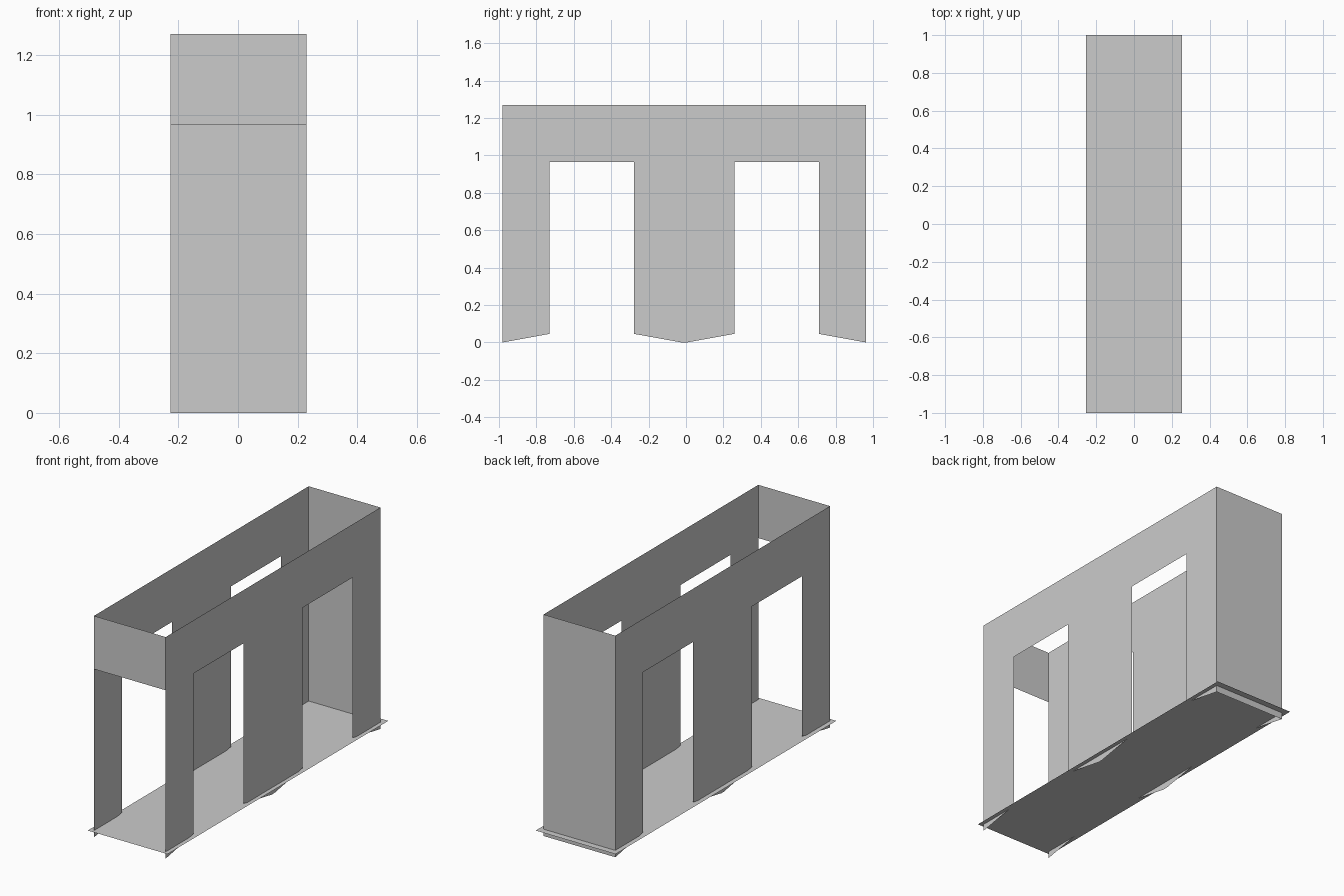
import bpy

if "Cube" in bpy.data.objects:
    bpy.data.objects.remove(bpy.data.objects["Cube"])

X_LEFT, X_RIGHT = -0.226, 0.229
Y_FRONT, Y_BACK = -0.982, 0.963
TOP, LINTEL, SILL, FLOOR = 1.27, 0.965, 0.046, 0.039


def sheet(name, points):
    """One flat polygon sheet."""
    mesh = bpy.data.meshes.new(name)
    mesh.from_pydata(points, [], [range(len(points))])
    mesh.update()
    obj = bpy.data.objects.new(name, mesh)
    bpy.context.collection.objects.link(obj)
    return obj


# Side walls: two doorways each, legs with sloped bottoms (y, z outline)
profile = [
    (Y_FRONT, 0), (-0.73, SILL), (-0.73, LINTEL), (-0.277, LINTEL),
    (-0.277, SILL), (-0.022, 0), (0.003, 0), (0.258, SILL),
    (0.258, LINTEL), (0.711, LINTEL), (0.711, SILL), (Y_BACK, 0),
    (Y_BACK, TOP), (Y_FRONT, TOP),
]
sheet("right_wall", [(X_RIGHT, y, z) for y, z in profile])
sheet("left_wall", [(X_LEFT, y, z) for y, z in reversed(profile)])


# End panels: short header at the front, full height at the back
def end_panel(name, y, bottom):
    points = [(X_LEFT, y, bottom), (X_RIGHT, y, bottom),
              (X_RIGHT, y, TOP), (X_LEFT, y, TOP)]
    sheet(name, points if y < 0 else points[::-1])


end_panel("front_header", Y_FRONT, LINTEL)
end_panel("back_wall", Y_BACK, 0)

# Floor sheet, slightly wider than the walls
sheet("floor", [(-0.253, -1, FLOOR), (0.253, -1, FLOOR),
                (0.253, 1, FLOOR), (-0.253, 1, FLOOR)])
